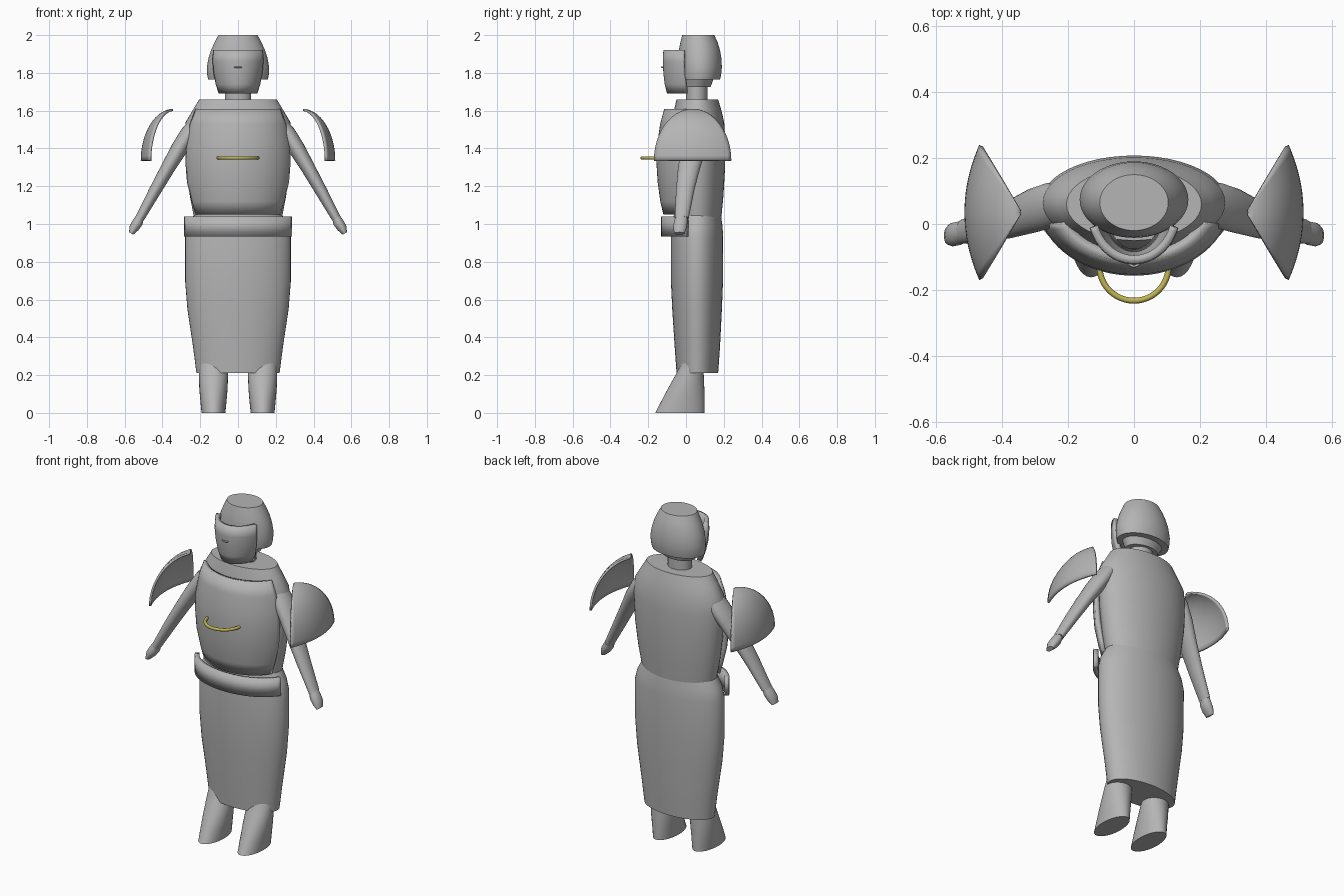
import bpy, bmesh, math
from mathutils import Vector

cube = bpy.data.objects.get("Cube")
if cube:
    bpy.data.objects.remove(cube)


def material(name, color):
    m = bpy.data.materials.new(name)
    m.use_nodes = True
    m.diffuse_color = (*color, 1)
    m.node_tree.nodes["Principled BSDF"].inputs["Base Color"].default_value = (*color, 1)
    return m


GREY = material("plain grey", (0.46, 0.46, 0.46))
YELLOW = material("dull yellow", (0.52, 0.46, 0.09))


def finish(name, bm, mat=GREY, mirror=False, thick=0, angle=35):
    mesh = bpy.data.meshes.new(name)
    bm.to_mesh(mesh)
    bm.free()
    ob = bpy.data.objects.new(name, mesh)
    bpy.context.collection.objects.link(ob)
    mesh.materials.append(mat)
    bpy.ops.object.select_all(action='DESELECT')
    ob.select_set(True)
    bpy.context.view_layer.objects.active = ob
    bpy.ops.object.shade_smooth_by_angle(angle=math.radians(angle))
    if thick:
        s = ob.modifiers.new("Thickness", 'SOLIDIFY')
        s.thickness, s.offset = thick, -1
    if mirror:
        ob.modifiers.new("Mirror", 'MIRROR')
    return ob


def loft(name, rings, n=48, **kw):
    """Closed skin over rings given as (centre, u axis, v axis)."""
    bm = bmesh.new()
    loops = []
    for c, u, v in rings:
        angles = [math.tau * i / n for i in range(n)]
        loops.append([bm.verts.new(Vector(c) + Vector(u) * math.cos(a) + Vector(v) * math.sin(a))
                      for a in angles])
    for lo, hi in zip(loops, loops[1:]):
        for i in range(n):
            j = (i + 1) % n
            bm.faces.new((lo[i], lo[j], hi[j], hi[i]))
    bm.faces.new(loops[0][::-1])
    bm.faces.new(loops[-1])
    bmesh.ops.recalc_face_normals(bm, faces=bm.faces)
    return finish(name, bm, **kw)


def upright(name, rows, x=0, **kw):
    """Elliptic body from rows of (z, half width, front y, back y)."""
    return loft(name, [((x, (f + b) / 2, z), (w, 0, 0), (0, (b - f) / 2, 0))
                       for z, w, f, b in rows], **kw)


def sheet(name, rows, **kw):
    """Thin shell over a grid of points."""
    bm = bmesh.new()
    grid = [[bm.verts.new(p) for p in row] for row in rows]
    for lo, hi in zip(grid, grid[1:]):
        for i in range(len(lo) - 1):
            bm.faces.new((lo[i], lo[i + 1], hi[i + 1], hi[i]))
    bm.normal_update()
    return finish(name, bm, **kw)


def plate(name, rows, thick, n=28, spread=math.radians(72)):
    """Bowed front plate from rows of (z, half width, front y, end y)."""
    grid = []
    for z, w, f, e in rows:
        line = []
        for i in range(n + 1):
            a = spread * (2 * i / n - 1)
            line.append((w * math.sin(a) / math.sin(spread),
                         f + (e - f) * (1 - math.cos(a)) / (1 - math.cos(spread)), z))
        grid.append(line)
    return sheet(name, grid, thick=thick)


def half_ring(name, centre, radius, tube, mat, n=24, m=10):
    """Forward-facing half ring."""
    rings = []
    for i in range(n + 1):
        a = math.pi * i / n
        d = Vector((math.cos(a), -math.sin(a), 0))
        rings.append((Vector(centre) + d * radius, d * tube, (0, 0, tube)))
    return loft(name, rings, n=m, mat=mat, angle=50)


# Skirt, torso and neck
upright("skirt", [(0.21, 0.22, -0.05, 0.17), (0.35, 0.238, -0.06, 0.18),
                  (0.55, 0.268, -0.073, 0.19), (0.7, 0.28, -0.08, 0.196),
                  (0.93, 0.28, -0.08, 0.197), (0.99, 0.265, -0.075, 0.193),
                  (1.045, 0.235, -0.065, 0.185)])
upright("torso", [(1.03, 0.232, -0.06, 0.187), (1.15, 0.255, -0.07, 0.198),
                  (1.3, 0.275, -0.075, 0.207), (1.45, 0.283, -0.075, 0.208),
                  (1.54, 0.277, -0.075, 0.202), (1.61, 0.235, -0.062, 0.185),
                  (1.66, 0.205, -0.05, 0.17)])
upright("neck", [(1.63, 0.07, 0, 0.115), (1.73, 0.07, 0, 0.115)])

# Helmeted head, jaw and face mask
upright("jaw", [(1.725, 0.1, -0.005, 0.13), (1.78, 0.13, -0.01, 0.15)])
upright("head", [(1.765, 0.158, -0.035, 0.18), (1.79, 0.163, -0.04, 0.186),
                 (1.83, 0.165, -0.042, 0.19), (1.88, 0.156, -0.042, 0.187),
                 (1.92, 0.143, -0.038, 0.18), (1.96, 0.125, -0.03, 0.168),
                 (2.0, 0.104, -0.02, 0.15)])
plate("face_mask", [(1.69, 0.103, -0.1, 0.005), (1.74, 0.118, -0.113, -0.003),
                    (1.8, 0.13, -0.12, -0.01), (1.86, 0.135, -0.123, -0.012),
                    (1.92, 0.133, -0.12, -0.012)], 0.025)
half_ring("nose_ridge", (0, -0.108, 1.83), 0.02, 0.004, GREY)

# Chest plate, belt and chest ring
plate("chest_plate", [(1.05, 0.225, -0.12, 0), (1.12, 0.245, -0.136, 0),
                      (1.22, 0.27, -0.15, 0), (1.33, 0.279, -0.157, 0),
                      (1.42, 0.276, -0.153, 0), (1.53, 0.255, -0.137, 0),
                      (1.61, 0.225, -0.115, 0)], 0.03)
plate("belt", [(0.935, 0.285, -0.132, 0), (1.04, 0.285, -0.132, 0)], 0.025)
half_ring("chest_ring", (0, -0.128, 1.35), 0.105, 0.009, YELLOW)

# Arms, swept from shoulder to wrist, then the hands
slope = Vector((0.87, 0, 0.5))


def limb(name, stations):
    return loft(name, [(c, slope * h, (0, d, 0)) for c, h, d in stations],
                n=24, mirror=True, angle=45)


limb("arm", [((0.22, 0.06, 1.54), 0.035, 0.055), ((0.26, 0.055, 1.48), 0.045, 0.07),
             ((0.31, 0.04, 1.4), 0.044, 0.068), ((0.375, 0.015, 1.29), 0.037, 0.058),
             ((0.44, -0.005, 1.175), 0.032, 0.048), ((0.52, -0.023, 1.03), 0.024, 0.037)])
limb("hand", [((0.515, -0.023, 1.045), 0.02, 0.03), ((0.53, -0.028, 1.01), 0.028, 0.036),
              ((0.55, -0.032, 0.98), 0.026, 0.036), ((0.566, -0.035, 0.95), 0.013, 0.027)])

# Shoulder guards, each a bowed shell narrowing to a point at the top
guard = []
for r in range(17):
    s, c = (f(math.radians(90 - 88 * r / 16)) for f in (math.sin, math.cos))
    guard.append([(0.34 + s * (0.13 + 0.045 * (1 - v * v)), 0.035 + 0.205 * s * v,
                   1.335 + 0.275 * c) for v in (k / 10 for k in range(-10, 11))])
sheet("shoulder_guard", guard, thick=0.012, mirror=True)

# Feet, sloping forward to the toes
upright("foot", [(0, 0.063, -0.162, 0.098), (0.06, 0.069, -0.132, 0.098),
                 (0.13, 0.075, -0.095, 0.097), (0.2, 0.077, -0.056, 0.094),
                 (0.27, 0.074, -0.02, 0.09), (0.33, 0.06, 0.0, 0.08)],
        x=0.13, n=32, mirror=True)
